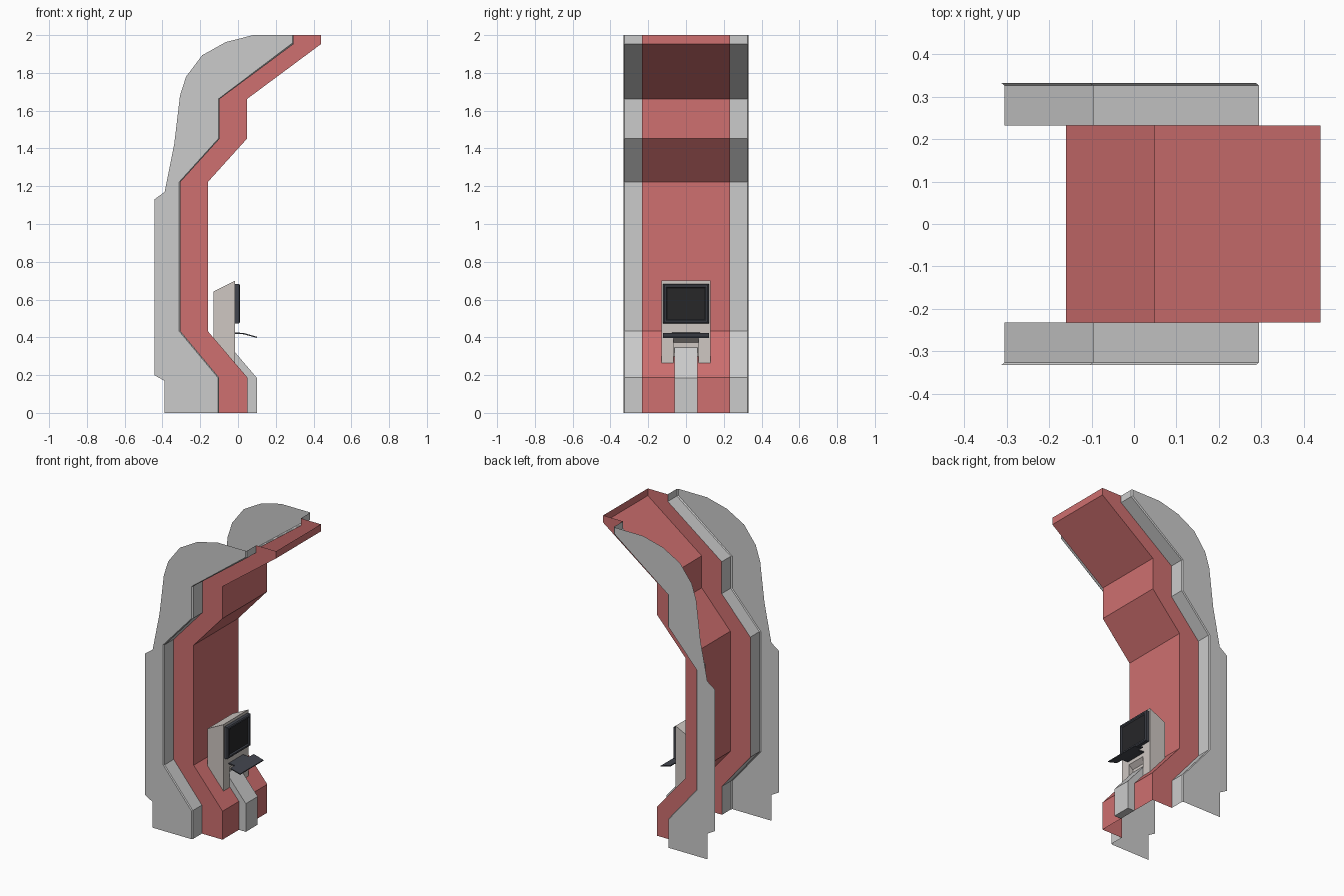
import bpy, bmesh

if "Cube" in bpy.data.objects:
    bpy.data.objects.remove(bpy.data.objects["Cube"])

def material(name, rgb):
    m = bpy.data.materials.new(name)
    m.diffuse_color = (*rgb, 1)
    m.use_nodes = True
    m.node_tree.nodes["Principled BSDF"].inputs["Base Color"].default_value = m.diffuse_color
    return m

RED = material("red_panel", (0.62, 0.16, 0.16))
BEIGE = material("beige_plastic", (0.62, 0.57, 0.54))
DARK = material("dark_frame", (0.055, 0.06, 0.075))
BLACK = material("screen_black", (0.02, 0.02, 0.022))

def finish(name, bm, mat=None):
    bmesh.ops.recalc_face_normals(bm, faces=bm.faces[:])
    me = bpy.data.meshes.new(name)
    bm.to_mesh(me)
    bm.free()
    if mat:
        me.materials.append(mat)
    ob = bpy.data.objects.new(name, me)
    bpy.context.collection.objects.link(ob)
    return ob

def loft(bm, sections):
    """Bridge open xz profiles placed at successive y values."""
    rows = [[bm.verts.new((x, y, z)) for x, z in p] for p, y in sections]
    for a, b in zip(rows, rows[1:]):
        for i in range(len(a) - 1):
            bm.faces.new((a[i], a[i + 1], b[i + 1], b[i]))
    return rows

def prism(name, profile, half, mat=None):
    """Closed xz profile extruded symmetrically in y."""
    bm = bmesh.new()
    a, b = loft(bm, [(profile + profile[:1], -half), (profile + profile[:1], half)])
    bmesh.ops.remove_doubles(bm, verts=bm.verts[:], dist=1e-5)
    bm.faces.new([v for v in a if v.is_valid][:len(profile)])
    bm.faces.new([v for v in b if v.is_valid][:len(profile)])
    return finish(name, bm, mat)

# Shared zig-zag profile: rear line, and front line 0.145 further out
back = [(-0.10, 0), (-0.10, 0.187), (-0.305, 0.433), (-0.305, 1.222),
        (-0.097, 1.452), (-0.097, 1.662), (0.295, 1.953), (0.295, 2.0)]
front = [(x + 0.145, z) for x, z in back]
front[0], front[1] = (0.05, 0), (0.05, 0.187)

# Red channel-shaped centre panel, open at the back
bm = bmesh.new()
loft(bm, [(back, -0.232), (front, -0.232), (front, 0.232), (back, 0.232)])
finish("centre_panel", bm, RED)

# Grey side panel: inner flange, small chamfer and thin outer plate, mirrored
edge = [(x - 0.007, z) for x, z in back]
edge[-2], edge[-1] = (0.288, 1.958), (0.288, 2.0)
rear = [(0.08, 2.0), (-0.065, 1.963), (-0.19, 1.893), (-0.275, 1.78),
        (-0.307, 1.68), (-0.338, 1.42), (-0.388, 1.17), (-0.443, 1.13),
        (-0.443, 0.20), (-0.39, 0.17), (-0.39, 0)]
bm = bmesh.new()
rows = loft(bm, [(back, 0.232), (back, 0.326), (edge, 0.332)])
bm.faces.new(rows[-1] + [bm.verts.new((x, 0.332, z)) for x, z in rear])
side = finish("side_panels", bm)
mir = side.modifiers.new("mirror", 'MIRROR')
mir.use_axis = (False, True, False)
mir.use_mirror_merge = False

# Console housing with a notch above the pedestal
housing = prism("console_housing", [(-0.13, 0.397), (-0.015, 0.26),
                (-0.015, 0.70), (-0.13, 0.643)], 0.13, BEIGE)
notch = prism("notch_cutter", [(-0.045, 0.2), (0.02, 0.2), (0.02, 0.396),
              (-0.015, 0.396), (-0.045, 0.372)], 0.065, BEIGE)
notch.hide_render = True
notch.hide_viewport = True
cut = housing.modifiers.new("notch", 'BOOLEAN')
cut.object = notch
cut.operation = 'DIFFERENCE'
cut.solver = 'EXACT'

# Pedestal in front of the sloped foot
prism("pedestal", [(0.05, 0), (0.10, 0), (0.10, 0.185), (-0.038, 0.347),
      (-0.09, 0.347), (0.05, 0.187)], 0.062)

# Monitor frame with tapered rim and recessed opening
def rect(x, hy, z0, z1):
    return [(x, -hy, z0), (x, hy, z0), (x, hy, z1), (x, -hy, z1)]
bm = bmesh.new()
rings = [[bm.verts.new(c) for c in rect(*r)] for r in
         [(-0.015, 0.121, 0.474, 0.682), (0.006, 0.121, 0.474, 0.682),
          (0.011, 0.115, 0.480, 0.676), (0.011, 0.106, 0.489, 0.667),
          (0.004, 0.100, 0.495, 0.661)]]
for a, b in zip(rings, rings[1:]):
    for i in range(4):
        bm.faces.new((a[i], a[(i + 1) % 4], b[(i + 1) % 4], b[i]))
finish("monitor_frame", bm, DARK)
bm = bmesh.new()
bm.faces.new([bm.verts.new(c) for c in rect(0.004, 0.100, 0.495, 0.661)])
finish("monitor_screen", bm, BLACK)

# Keyboard and its narrower bracket
prism("keyboard", [(0.03, 0.416), (0.10, 0.397), (0.10, 0.403), (0.03, 0.423)], 0.121, DARK)
prism("keyboard_bracket", [(-0.015, 0.419), (0.03, 0.416), (0.03, 0.423),
      (-0.015, 0.426)], 0.075, DARK)
